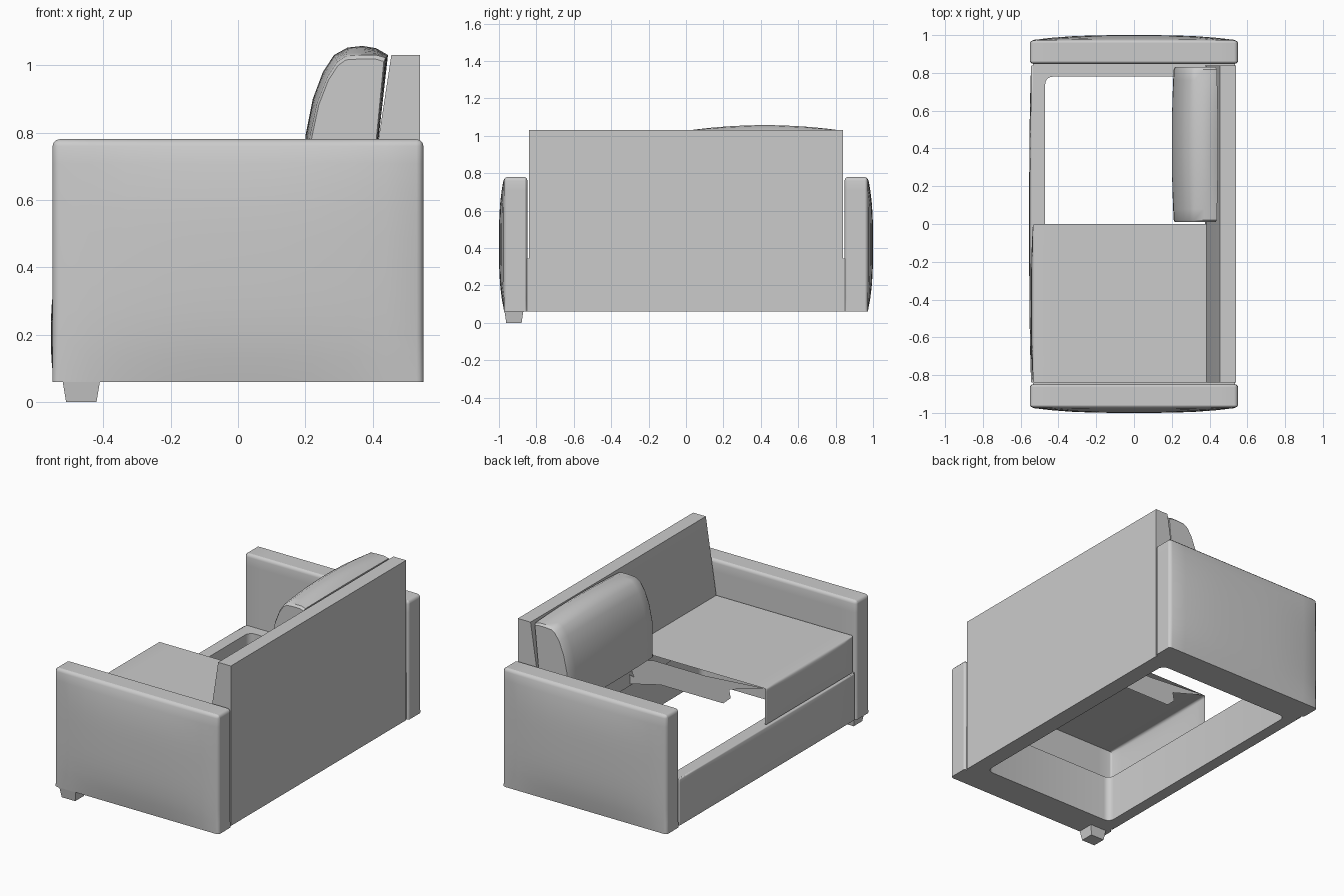
import bpy, bmesh, math
from mathutils import Vector

old = bpy.data.objects.get("Cube")
if old:
    bpy.data.objects.remove(old, do_unlink=True)

GREY = (0.6, 0.6, 0.6, 1)
fabric = bpy.data.materials.new("light grey")
fabric.use_nodes = True
fabric.diffuse_color = GREY
fabric.node_tree.nodes["Principled BSDF"].inputs["Base Color"].default_value = GREY


def finish(name, bm, angle=35):
    bmesh.ops.recalc_face_normals(bm, faces=bm.faces[:])
    mesh = bpy.data.meshes.new(name)
    bm.to_mesh(mesh)
    bm.free()
    mesh.materials.append(fabric)
    ob = bpy.data.objects.new(name, mesh)
    bpy.context.collection.objects.link(ob)
    bpy.ops.object.select_all(action="DESELECT")
    ob.select_set(True)
    bpy.context.view_layer.objects.active = ob
    bpy.ops.object.shade_smooth_by_angle(angle=math.radians(angle))
    return ob


def soft_box(lo, hi, bevel, keep=lambda c: True, axis=None, sign=1, bulge=0, cuts=9):
    """Box with rounded edges (where keep is true) and one pillowed side."""
    lo, hi = Vector(lo), Vector(hi)
    mid, half = (lo + hi) / 2, (hi - lo) / 2
    bm = bmesh.new()
    bmesh.ops.create_cube(bm, size=2)
    if bulge:
        bmesh.ops.subdivide_edges(bm, edges=bm.edges[:], cuts=cuts, use_grid_fill=True)
    for v in bm.verts:
        v.co = Vector(m + h * c for m, h, c in zip(mid, half, v.co))
    bm.normal_update()
    if bevel:
        edges = [e for e in bm.edges if e.calc_face_angle(0) > 1
                 and keep((e.verts[0].co + e.verts[1].co) / 2)]
        bmesh.ops.bevel(bm, geom=edges, offset=bevel, segments=3, profile=0.5,
                        affect="EDGES")
    if bulge:
        a, b = [i for i in range(3) if i != axis]
        for v in bm.verts:
            n = Vector((c - m) / h for c, m, h in zip(v.co, mid, half))
            if n[axis] * sign > 0.7:
                v.co[axis] += sign * bulge * (1 - abs(n[a]) ** 3) * (1 - abs(n[b]) ** 3)
    return bm


def loop_edges(bm, points):
    vs = [bm.verts.new(p) for p in points]
    return [bm.edges.new((vs[i - 1], vs[i])) for i in range(len(vs))]


def rounded_rect(x0, x1, y0, y1, r, z, steps=5):
    corners = [(x1 - r, y1 - r), (x0 + r, y1 - r), (x0 + r, y0 + r), (x1 - r, y0 + r)]
    return [(cx + r * math.cos(t), cy + r * math.sin(t), z)
            for k, (cx, cy) in enumerate(corners)
            for t in [(k + i / steps) * math.pi / 2 for i in range(steps + 1)]]


BASE, RAIL, SEAT = 0.06, 0.345, 0.57

# Arms, pillowed on the outside
for name, s in (("arm_front", -1), ("arm_back", 1)):
    ys = sorted((s * 0.848, s * 0.972))
    bm = soft_box((-0.55, ys[0], BASE), (0.55, ys[1], 0.78), 0.02,
                  lambda c: c.z > BASE + 0.001, 1, s, 0.028)
    finish(name, bm)

# Base frame: a ring with a rounded opening
bm = bmesh.new()
outer = [(-0.535, -0.85, BASE), (0.535, -0.85, BASE), (0.535, 0.85, BASE), (-0.535, 0.85, BASE)]
edges = loop_edges(bm, outer) + loop_edges(bm, rounded_rect(-0.47, 0.44, -0.78, 0.78, 0.04, BASE))
bmesh.ops.triangle_fill(bm, use_beauty=True, edges=edges)
ext = bmesh.ops.extrude_face_region(bm, geom=bm.faces[:])
bmesh.ops.translate(bm, vec=(0, 0, RAIL - BASE),
                    verts=[g for g in ext["geom"] if isinstance(g, bmesh.types.BMVert)])
finish("base_frame", bm)

# Padded front of the base
bm = soft_box((-0.545, -0.84, BASE), (-0.5, 0.84, RAIL), 0.006,
              lambda c: c.x < -0.54, 0, -1, 0.01)
finish("front_padding", bm)

# Back panel with a leaning front
bm = bmesh.new()
profile = [(0.54, BASE), (0.54, 1.03), (0.455, 1.03), (0.385, SEAT), (0.375, RAIL),
           (0.45, RAIL), (0.45, BASE)]
face = bm.faces.new([bm.verts.new((x, -0.84, z)) for x, z in profile])
ext = bmesh.ops.extrude_face_region(bm, geom=[face])
bmesh.ops.translate(bm, vec=(0, 1.68, 0),
                    verts=[g for g in ext["geom"] if isinstance(g, bmesh.types.BMVert)])
finish("back_panel", bm)

# Seat cushion: open underneath, with an eight-sided hole in its inner end
bm = soft_box((-0.535, -0.84, RAIL + 0.005), (0.4, 0, SEAT), 0.012,
              lambda c: c.x < -0.53 and c.z > 0.36, 0, -1, 0.01)
bm.normal_update()
bmesh.ops.delete(bm, geom=[f for f in bm.faces if f.normal.z < -0.9 or f.normal.y > 0.9],
                 context="FACES")
rim = [e for e in bm.edges if e.is_boundary and all(abs(v.co.y) < 0.0001 for v in e.verts)]
ends = [v for v in {v for e in rim for v in e.verts}
        if sum(e in rim for e in v.link_edges) == 1]
rim.append(bm.edges.new(ends))
hole = [(-0.25, 0.405), (-0.3, 0.45), (-0.29, 0.5), (-0.13, 0.54),
        (0.22, 0.54), (0.36, 0.5), (0.37, 0.45), (0.35, 0.405)]
rim += loop_edges(bm, [(x, 0, z) for x, z in hole])
bmesh.ops.triangle_fill(bm, use_beauty=True, edges=rim)
finish("seat_cushion", bm)

# Back cushion: side profile lofted along the sofa, fuller in the middle
end = [(0.21, 0.57), (0.213, 0.79), (0.235, 0.89), (0.265, 0.965), (0.295, 1.01),
       (0.32, 1.027), (0.37, 1.03), (0.41, 1.03), (0.438, 1.022), (0.415, 0.79), (0.393, 0.57)]
full = [(0.2, 0.57), (0.2, 0.79), (0.222, 0.9), (0.252, 0.98), (0.285, 1.03),
        (0.325, 1.052), (0.37, 1.057), (0.41, 1.05), (0.445, 1.03), (0.418, 0.79), (0.393, 0.57)]
y0, y1, n = 0.01, 0.83, 14
bm = bmesh.new()
rings = []
for i in range(-1, n + 2):
    cap = i in (-1, n + 1)
    u = min(max(2 * i / n - 1, -1), 1)
    y = (y0 + y1) / 2 + u * ((y1 - y0) / 2 - (0 if cap else 0.012))
    w, k = 1 - u * u, 0.95 if cap else 1
    ring = []
    for (ax, az), (bx, bz) in zip(end, full):
        x, z = ax + (bx - ax) * w, az + (bz - az) * w
        ring.append(bm.verts.new((0.33 + (x - 0.33) * k, y, SEAT + (z - SEAT) * (1 + k) / 2)))
    rings.append(ring)
for r, q in zip(rings, rings[1:]):
    for j in range(len(r)):
        bm.faces.new((r[j - 1], r[j], q[j], q[j - 1]))
bm.faces.new(rings[0])
bm.faces.new(rings[-1])
finish("back_cushion", bm)

# Tapered foot
bm = soft_box((-0.52, -0.97, 0), (-0.41, -0.87, BASE), 0)
for v in bm.verts:
    if v.co.z < 0.01:
        v.co.x = -0.465 + (v.co.x + 0.465) * 0.82
        v.co.y = -0.92 + (v.co.y + 0.92) * 0.82
finish("foot", bm)
